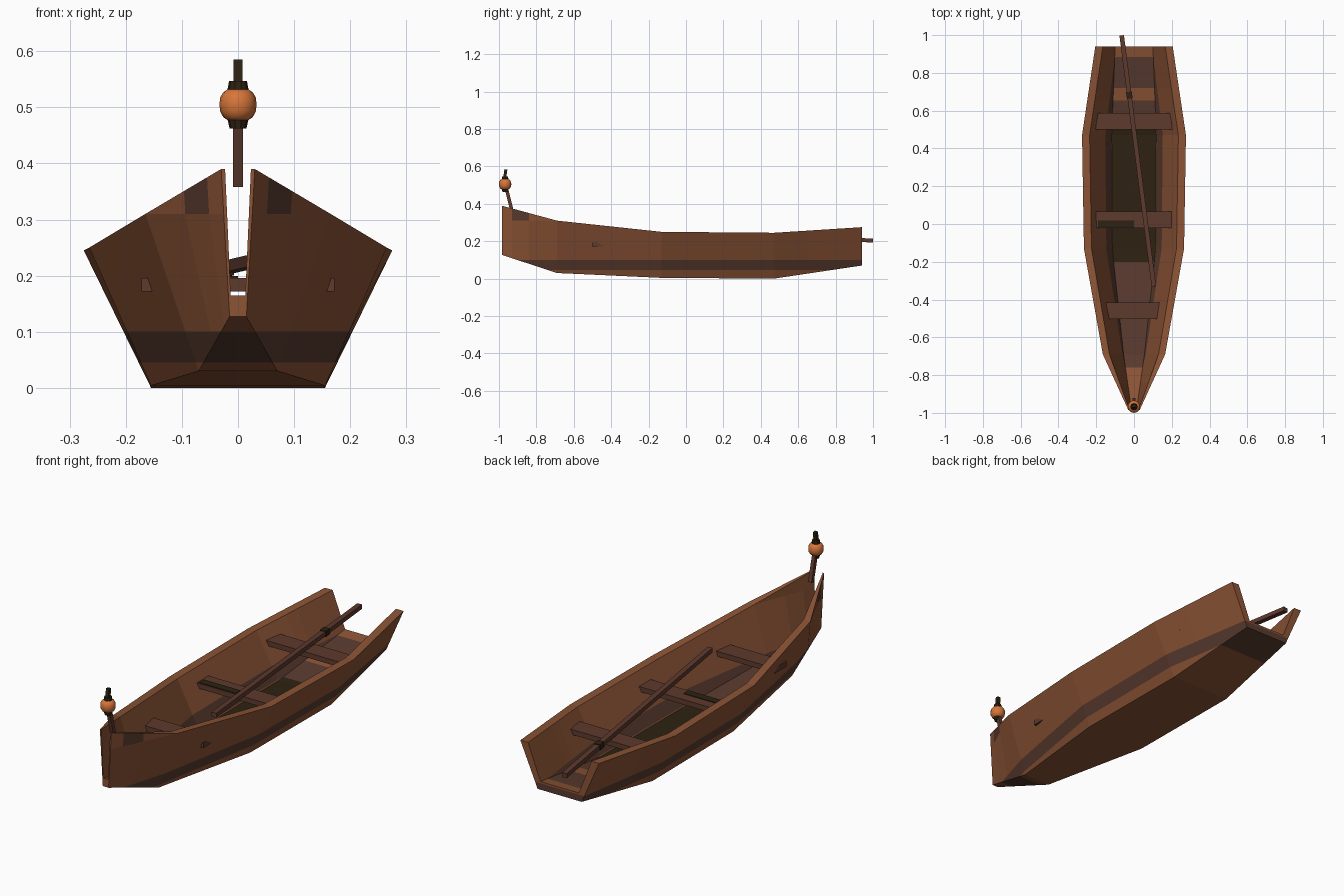
import bpy, bmesh
from mathutils import Vector

old = bpy.data.objects.get("Cube")
if old:
    bpy.data.objects.remove(old, do_unlink=True)


def material(name, rgb):
    m = bpy.data.materials.new(name)
    m.use_nodes = True
    m.diffuse_color = (*rgb, 1)
    m.node_tree.nodes["Principled BSDF"].inputs["Base Color"].default_value = (*rgb, 1)
    return m


WOOD = material("warm_wood", (0.26, 0.088, 0.036))
STAIN = material("damp_wood", (0.1, 0.043, 0.028))
MURK = material("dark_olive", (0.026, 0.016, 0.006))
PLANK = material("plank_brown", (0.11, 0.042, 0.026))
GLOW = material("lantern_orange", (0.68, 0.18, 0.042))


def finish(name, bm, *mats):
    bmesh.ops.recalc_face_normals(bm, faces=bm.faces)
    mesh = bpy.data.meshes.new(name)
    bm.to_mesh(mesh)
    bm.free()
    for m in mats:
        mesh.materials.append(m)
    obj = bpy.data.objects.new(name, mesh)
    bpy.context.collection.objects.link(obj)
    return obj


def beam(name, a, b, width, height, mat):
    """Square bar from a to b."""
    a, b = Vector(a), Vector(b)
    bm = bmesh.new()
    bmesh.ops.create_cube(bm, size=1)
    bmesh.ops.scale(bm, vec=(width, (b - a).length, height), verts=bm.verts)
    obj = finish(name, bm, mat)
    obj.rotation_mode = 'QUATERNION'
    obj.rotation_quaternion = (b - a).to_track_quat('Y', 'Z')
    obj.location = (a + b) / 2
    return obj


def lathe(name, profile, y, mat, sides=16):
    bm = bmesh.new()
    verts = [bm.verts.new((r, 0, z)) for r, z in profile]
    edges = [bm.edges.new(p) for p in zip(verts, verts[1:])]
    bmesh.ops.spin(bm, geom=verts + edges, cent=(0, 0, 0), axis=(0, 0, 1),
                   angle=6.283185, steps=sides)
    bmesh.ops.remove_doubles(bm, verts=bm.verts, dist=0.0005)
    bmesh.ops.holes_fill(bm, edges=bm.edges, sides=sides)
    obj = finish(name, bm, mat)
    obj.location.y = y
    return obj


# Hull stations: y, rim half width, rim z, keel half width, keel z,
# inner rim half width, floor half width, floor z
stations = [
    (-0.985, 0.030, 0.39, 0.015, 0.127, 0.023, 0.013, 0.165),
    (-0.69, 0.165, 0.31, 0.07, 0.03, 0.13, 0.055, 0.08),
    (-0.13, 0.265, 0.25, 0.155, 0.004, 0.225, 0.115, 0.04),
    (0.47, 0.275, 0.245, 0.155, 0.0, 0.235, 0.118, 0.04),
    (0.94, 0.205, 0.275, 0.115, 0.07, 0.165, 0.10, 0.108),
]
bm = bmesh.new()
rings = []
for y, rw, rz, kw, kz, iw, fw, fz in stations:
    section = [(-rw, rz), (-kw, kz), (kw, kz), (rw, rz),
               (iw, rz), (fw, fz), (-fw, fz), (-iw, rz)]
    rings.append([bm.verts.new((x, y, z)) for x, z in section])
for a, b in zip(rings, rings[1:]):
    for i in range(8):
        j = (i + 1) % 8
        bm.faces.new((a[i], a[j], b[j], b[i]))
for r in (rings[0], rings[-1]):
    for i, j, k, l in ((0, 1, 6, 7), (1, 2, 5, 6), (2, 3, 4, 5)):
        bm.faces.new((r[i], r[j], r[k], r[l]))
bmesh.ops.recalc_face_normals(bm, faces=bm.faces)

# Cut lines for the waterline band, bow patches and floor stains
cuts = [((0, 0, z), (0, 0, 1)) for z in (0.045, 0.1, 0.31)]
cuts += [((0, y, 0), (0, 1, 0)) for y in (-0.93, -0.84, 0.655, 0.72)]
for co, no in cuts:
    bmesh.ops.bisect_plane(bm, geom=bm.verts[:] + bm.edges[:] + bm.faces[:],
                           plane_co=co, plane_no=no, dist=0.0001)
for f in bm.faces:
    c, n = f.calc_center_median(), f.normal
    if n.z > 0.6 and c.z < 0.046:
        f.material_index = 2
    elif n.z > 0.6 and 0.655 < c.y < 0.72:
        f.material_index = 0
    elif 0.045 < c.z < 0.1:
        f.material_index = 1
    elif -0.93 < c.y < -0.84 and c.z > 0.312 and n.z < 0.1 and n.x * c.x > 0:
        f.material_index = 1
finish("hull", bm, WOOD, STAIN, MURK)

# Seats
for name, y, half in (("rear_seat", 0.543, 0.22), ("middle_seat", 0.022, 0.22),
                      ("front_seat", -0.46, 0.172)):
    beam(name, (-half, y, 0.184), (half, y, 0.184), 0.087, 0.024, PLANK)
beam("seat_stain", (-0.19, 0.0, 0.197), (0.0, 0.0, 0.197), 0.036, 0.004, MURK)

# Oar with a dark binding
stern_end, bow_end = Vector((-0.065, 0.998, 0.204)), Vector((0.105, -0.33, 0.244))
beam("oar", stern_end, bow_end, 0.024, 0.021, PLANK)
beam("oar_binding", stern_end.lerp(bow_end, 0.225), stern_end.lerp(bow_end, 0.252),
     0.03, 0.027, MURK)

# Lantern on its leaning post
beam("lantern_post", (0, -0.93, 0.36), (0, -0.965, 0.5), 0.018, 0.018, PLANK)
beam("lantern_tip", (0, -0.969, 0.54), (0, -0.963, 0.584), 0.016, 0.016, MURK)
globe = lathe("lantern_globe", [(0.018, 0.477), (0.026, 0.482), (0.032, 0.493),
                                (0.033, 0.505), (0.032, 0.517), (0.026, 0.527),
                                (0.018, 0.532)], -0.967, GLOW)
for p in globe.data.polygons:
    p.use_smooth = True
for name, low, high, r0, r1 in (("lantern_base", 0.462, 0.48, 0.015, 0.019),
                                ("lantern_cap", 0.53, 0.547, 0.019, 0.016)):
    lathe(name, [(r0, low), (r1, high)], -0.967, MURK, 10)
